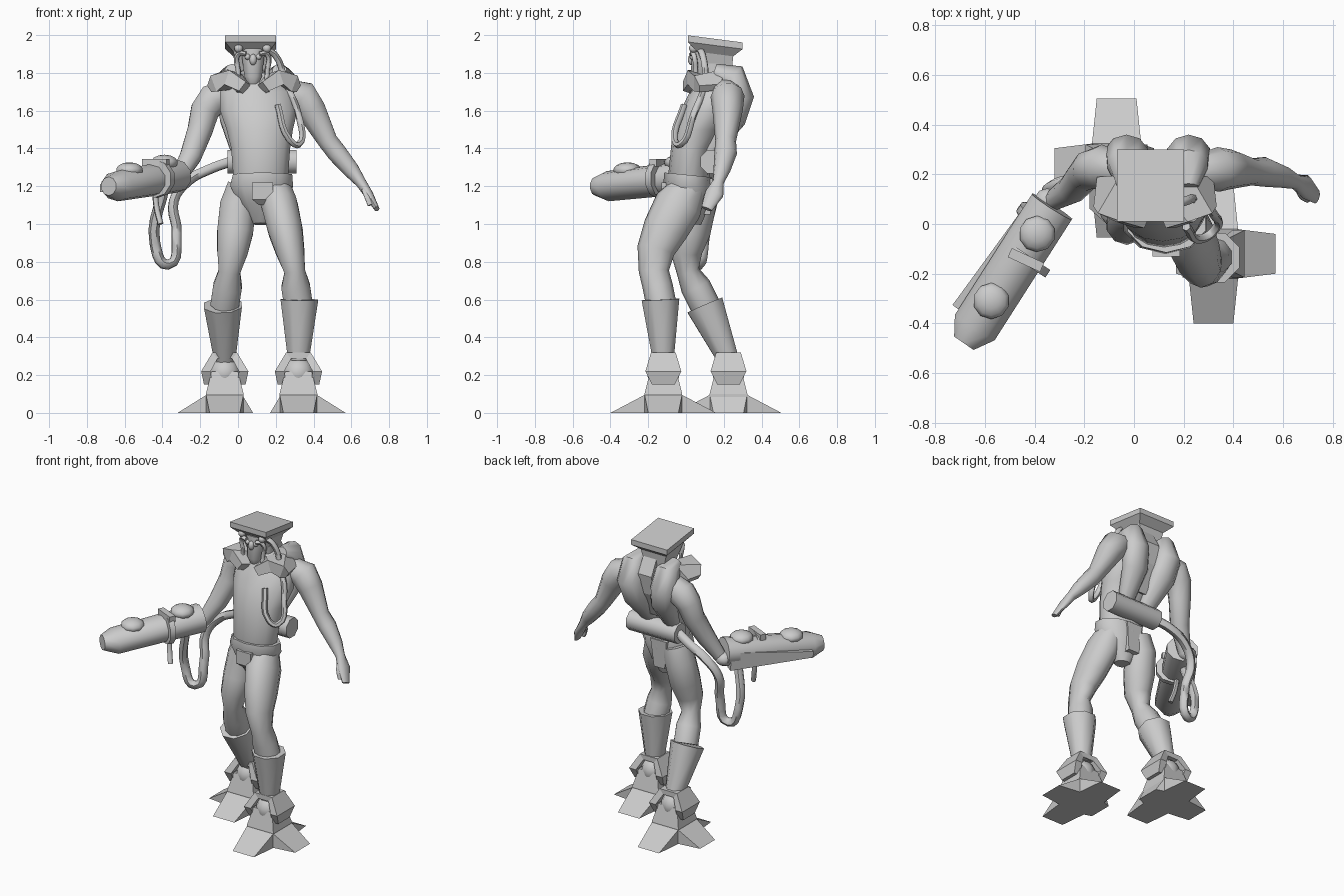
import bpy, bmesh, math
from mathutils import Vector

cube = bpy.data.objects.get("Cube")
if cube:
    bpy.data.objects.remove(cube, do_unlink=True)

GREY = (.6, .6, .6, 1)
grey = bpy.data.materials.new("plain grey")
grey.use_nodes = True
grey.diffuse_color = GREY
grey.node_tree.nodes["Principled BSDF"].inputs["Base Color"].default_value = GREY
X, Y, Z = Vector((1, 0, 0)), Vector((0, 1, 0)), Vector((0, 0, 1))
SIDES = (("left", 1), ("right", -1))


def activate(obj):
    bpy.ops.object.select_all(action='DESELECT')
    obj.select_set(True)
    bpy.context.view_layer.objects.active = obj


def finish(name, bm, smooth=True):
    bmesh.ops.recalc_face_normals(bm, faces=bm.faces)
    mesh = bpy.data.meshes.new(name)
    bm.to_mesh(mesh)
    bm.free()
    mesh.materials.append(grey)
    obj = bpy.data.objects.new(name, mesh)
    bpy.context.collection.objects.link(obj)
    if smooth:
        activate(obj)
        bpy.ops.object.shade_smooth_by_angle(angle=math.radians(50))


def bridge(bm, rings):
    """Skin a row of vertex rings and close both ends."""
    count = len(rings[0])
    for ring, following in zip(rings, rings[1:]):
        for j in range(count):
            n = (j + 1) % count
            bm.faces.new((ring[j], ring[n], following[n], following[j]))
    bm.faces.new(rings[0])
    bm.faces.new(rings[-1])


def loft(name, stations, sides=10, ref=Y, smooth=True, slope=0):
    """Rings given as (x, y, z, width[, depth]); level rings when ref is None."""
    bm = bmesh.new()
    points = [Vector(s[:3]) for s in stations]
    last = len(points) - 1
    corner = math.sqrt(2) if sides == 4 else 1
    rings = []
    for i, (p, s) in enumerate(zip(points, stations)):
        across, along = X, Y
        if ref:
            tangent = (points[min(i + 1, last)] - points[max(i - 1, 0)]).normalized()
            across = ref.cross(tangent).normalized()
            along = tangent.cross(across)
        ring = []
        for j in range(sides):
            angle = math.tau * (j + .5) / sides
            v = p + corner * (across * math.cos(angle) * s[3] + along * math.sin(angle) * s[-1])
            v.z -= slope * (v.y - p.y)
            ring.append(bm.verts.new(v))
        rings.append(ring)
    bridge(bm, rings)
    finish(name, bm, smooth)


def block(name, stations, ref=Y, slope=0):
    loft(name, stations, 4, ref, False, slope)


def hose(name, points, radius):
    curve = bpy.data.curves.new(name, 'CURVE')
    curve.dimensions = '3D'
    curve.bevel_depth = radius
    curve.bevel_resolution = 1
    curve.use_fill_caps = True
    spline = curve.splines.new('BEZIER')
    spline.resolution_u = 5
    spline.bezier_points.add(len(points) - 1)
    for knot, point in zip(spline.bezier_points, points):
        knot.co = point
        knot.handle_left_type = knot.handle_right_type = 'AUTO'
    curve.materials.append(grey)
    obj = bpy.data.objects.new(name, curve)
    bpy.context.collection.objects.link(obj)
    activate(obj)
    bpy.ops.object.convert(target='MESH')
    bpy.ops.object.shade_smooth_by_angle(angle=math.radians(60))


def ball(name, center, radius, height):
    bm = bmesh.new()
    bmesh.ops.create_uvsphere(bm, u_segments=10, v_segments=7, radius=radius)
    bmesh.ops.scale(bm, vec=(1, 1, height / radius), verts=bm.verts)
    bmesh.ops.translate(bm, vec=center, verts=bm.verts)
    finish(name, bm)


# Four-toed foot with an ankle joint, an arched guard and a flared boot
def foot(side, outward, cx, cy, boot_top):
    origin = Vector((cx, cy, 0))
    bm = bmesh.new()
    for toe, reach in ((X * outward, .25), (-X * outward, .15), (Y, .28), (-Y, .28)):
        wide = Z.cross(toe)
        root = [origin + wide * s * .1 + toe * .09 + Z * h for h in (0, .1) for s in (-1, 1)]
        tip = [origin + wide * s * .08 + toe * reach for s in (-1, 1)]
        a, b, c, d, e, f = [bm.verts.new(v) for v in root + tip]
        for face in ((a, b, f, e), (c, d, f, e), (a, c, e), (b, d, f), (a, b, d, c)):
            bm.faces.new(face)
    finish(side + "_toes", bm, False)
    block(side + "_foot_core", [(cx, cy, 0, .1), (cx, cy, .1, .1), (cx, cy, .22, .07)], None)
    ball(side + "_ankle", (cx, cy, .21), .085, .085)
    # Guard: arch sections from one side over the top to the other
    half = [(.11, .06, .15), (.125, .095, .22), (.065, .065, .32)]
    bm = bmesh.new()
    rings = []
    for x, depth, z in half + [(-x, depth, z) for x, depth, z in half[::-1]]:
        inner = z - max(0, z - .22) / 3
        section = [(x, -depth, z), (x, depth, z), (x * .6, depth, inner), (x * .6, -depth, inner)]
        rings.append([bm.verts.new(origin + Vector(v)) for v in section])
    bridge(bm, rings)
    finish(side + "_ankle_guard", bm, False)
    loft(side + "_boot", [(cx, cy, .28, .06), (*boot_top, .108)], 8)


foot("left", 1, .32, -.12, (.325, -.135, .6))
foot("right", -1, -.07, .225, (-.08, .1, .57))

# Legs
loft("left_leg", [(.19, .02, 1.2, .09), (.22, -.04, 1.1, .1, .13), (.25, -.11, .97, .096, .12),
                  (.275, -.16, .86, .08, .1), (.3, -.17, .75, .058, .08),
                  (.305, -.15, .67, .08), (.32, -.13, .57, .08)])
loft("right_leg", [(.03, .06, 1.2, .09), (0, .06, 1.1, .1), (-.015, .03, .96, .1),
                   (-.03, 0, .85, .085), (-.045, .01, .75, .06),
                   (-.055, .05, .67, .08), (-.07, .1, .57, .08)])

# Torso and trunks
loft("torso", [(.11, .03, 1.1, .11, .09), (.12, .01, 1.2, .145, .11), (.12, .03, 1.4, .16, .11),
               (.115, .07, 1.5, .18, .14), (.11, .12, 1.6, .21, .15), (.1, .15, 1.7, .2, .13),
               (.09, .16, 1.8, .08)], 14, None)
loft("trunks", [(.12, .03, 1, .05), (.12, .02, 1.1, .12, .1), (.125, .01, 1.2, .175, .13),
                (.13, .01, 1.26, .165, .125)], 10, None, slope=.1)
block("front_flap", [(.14, -.08, 1.1, .03, .02), (.13, -.11, 1.13, .055, .02),
                     (.13, -.11, 1.22, .055, .02)], None)
block("back_flap", [(.11, .11, 1.05, .04, .02), (.11, .12, 1.24, .06, .02)], None)

# Back muscles with a flat spine strip between them
for side, s in SIDES:
    x = .095 + s * .125
    loft(side + "_back_muscle", [(x, .15, 1.81, .04), (x, .24, 1.78, .08), (x, .28, 1.67, .09, .08),
                                 (x - s * .02, .25, 1.56, .09, .07),
                                 (x - s * .05, .11, 1.36, .05, .04)])
block("spine_strip", [(.1, .22, 1.83, .05, .03), (.1, .27, 1.74, .05, .03),
                      (.1, .25, 1.62, .05, .03), (.1, .17, 1.45, .03)])

# Arms with flat hands
loft("left_arm", [(.26, .21, 1.7, .07), (.34, .22, 1.675, .09), (.39, .22, 1.6, .08),
                  (.475, .21, 1.44, .055), (.525, .21, 1.375, .055, .06), (.6, .19, 1.285, .045),
                  (.65, .17, 1.22, .03), (.69, .15, 1.16, .025, .05), (.735, .11, 1.08, .014, .03)])
hose("left_thumb", [(.66, .15, 1.2), (.68, .11, 1.15), (.7, .1, 1.1)], .015)
loft("right_arm", [(-.05, .22, 1.7, .07), (-.13, .23, 1.66, .09), (-.175, .22, 1.6, .08),
                   (-.2, .2, 1.5, .07), (-.25, .14, 1.36, .06), (-.33, .09, 1.22, .04)])
ball("right_hand", (-.35, .09, 1.22), .055, .045)

# Collar plates leaving the throat open, head and square flared cap
for side, s in SIDES:
    block(side + "_collar", [(.085 + s * .05, .01, 1.72, .03), (.085 + s * .11, .05, 1.765, .04, .055),
                             (.085 + s * .17, .12, 1.76, .045, .09),
                             (.085 + s * .23, .13, 1.72, .02, .06)])
loft("neck", [(.08, .15, 1.7, .08), (.08, .15, 1.85, .08)], 8, None)
block("cap", [(.07, .17, 1.8, .07), (.07, .155, 1.9, .095), (.067, .155, 1.945, .135, .145),
              (.067, .155, 1.98, .135, .145)], None, .13)
loft("face", [(.08, .07, 1.74, .03), (.08, .07, 1.78, .05), (.08, .09, 1.93, .07, .06)], 8, None)
ball("nose", (.08, .03, 1.87), .02, .03)
for side, s in SIDES:
    x = .078 + s * .075
    ball(side + "_goggle", (x, .04, 1.93), .024, .024)
    ball(side + "_eye", (.08 + s * .03, .035, 1.885), .016, .016)
    hose(side + "_face_tube", [(x - s * .04, .03, 1.9), (x, .04, 1.9), (x, .05, 1.8),
                               (x, .025, 1.7)], .014)
hose("breathing_hose", [(.14, .07, 1.93), (.2, .09, 1.89), (.25, .1, 1.75), (.32, .04, 1.58),
                        (.32, -.03, 1.42), (.27, -.06, 1.45), (.21, -.01, 1.63)], .018)

# Tank across the lower back and its supply hose
loft("back_tank", [(-.055, .14, 1.33, .068), (.31, .14, 1.33, .068)], 8)
hose("supply_hose", [(-.04, .14, 1.33), (-.15, .17, 1.29), (-.26, .17, 1.23), (-.34, .14, 1.12),
                     (-.325, .1, .95), (-.37, .07, .785), (-.44, .06, .9), (-.39, 0, 1.2)], .029)

# Heavy gun held in the right hand
loft("gun_body", [(-.33, .07, 1.255, .1, .09), (-.64, -.415, 1.2, .1, .08),
                  (-.685, -.48, 1.2, .05)], 10, Z)
block("gun_side_panel", [(-.39, .09, 1.22, .03, .06), (-.71, -.34, 1.19, .025, .02)], Z)
ball("rear_dome", (-.39, -.04, 1.325), .075, .042)
ball("front_dome", (-.575, -.31, 1.285), .075, .042)
block("gun_bracket", [(-.5, -.115, 1.325, .02), (-.37, -.175, 1.325, .02)], Z)
loft("gun_band", [(-.42, -.13, 1.24, .105, .1), (-.44, -.16, 1.24, .105, .1)], 10, Z)
hose("gun_grip", [(-.44, -.11, 1.17), (-.43, -.12, 1.08), (-.41, -.14, 1)], .016)
